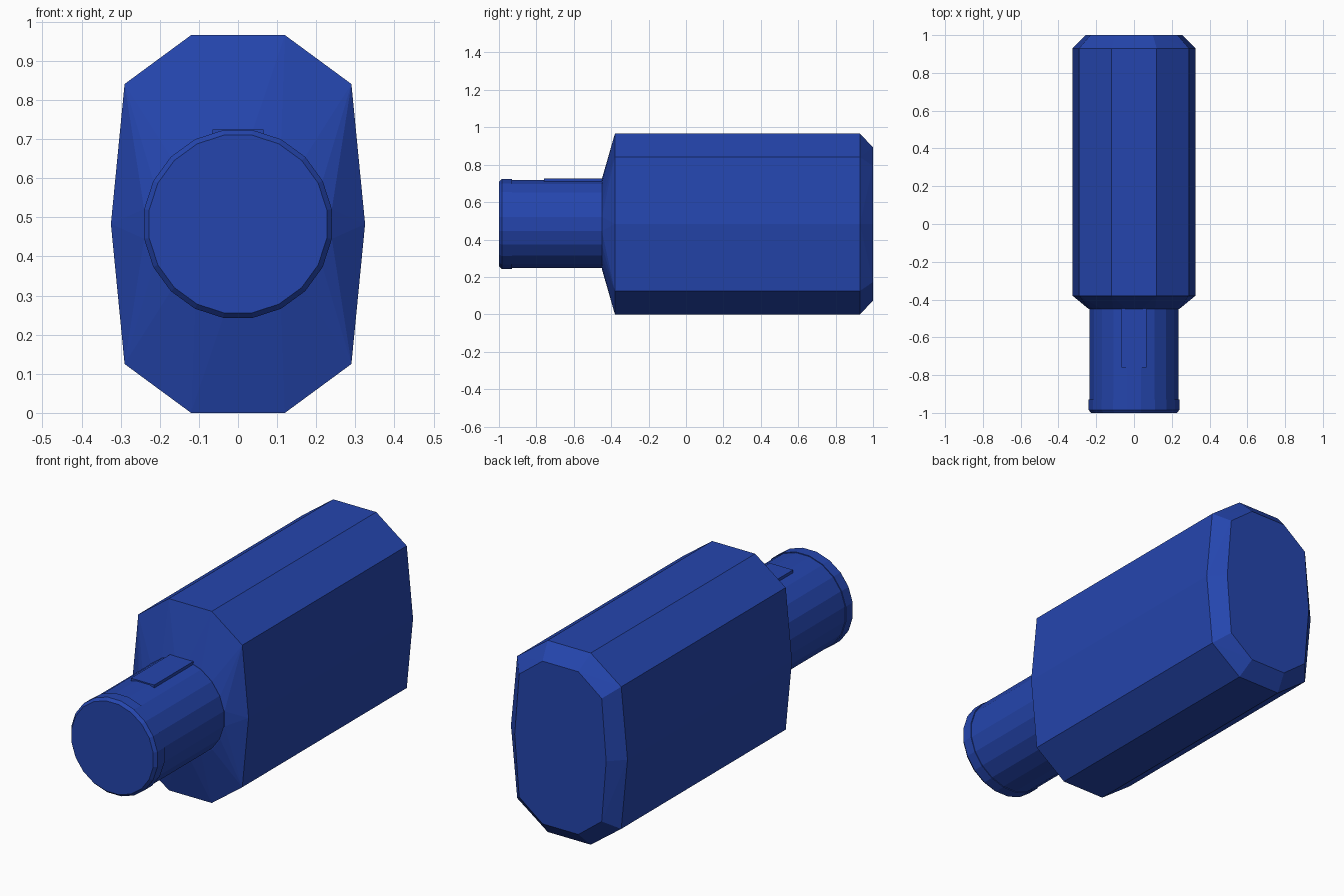
import bpy, bmesh, math

if "Cube" in bpy.data.objects:
    bpy.data.objects.remove(bpy.data.objects["Cube"])

CZ = 0.483  # height of the long axis

blue = bpy.data.materials.new("blue")
blue.diffuse_color = (0.018, 0.06, 0.42, 1)
blue.use_nodes = True
blue.node_tree.nodes["Principled BSDF"].inputs["Base Color"].default_value = blue.diffuse_color


def add_object(name, bm):
    bmesh.ops.recalc_face_normals(bm, faces=bm.faces)
    mesh = bpy.data.meshes.new(name)
    bm.to_mesh(mesh)
    bm.free()
    mesh.materials.append(blue)
    obj = bpy.data.objects.new(name, mesh)
    bpy.context.collection.objects.link(obj)
    return obj


def circle(radius, sides=20):
    # flat facet at the top
    angles = [2 * math.pi * (i + 0.5) / sides for i in range(sides)]
    return [(radius * math.sin(a), radius * math.cos(a)) for a in angles]


def octagon(half_profile):
    # mirror a quarter outline in x and z
    return [(sx * x, sz * z) for x, z in half_profile for sx in (1, -1) for sz in (1, -1)]


def hull(name, rings):
    # convex solid through rings given as (y, outline)
    bm = bmesh.new()
    for y, outline in rings:
        for x, z in outline:
            bm.verts.new((x, y, CZ + z))
    bmesh.ops.remove_doubles(bm, verts=bm.verts, dist=1e-5)
    bmesh.ops.convex_hull(bm, input=bm.verts)
    bmesh.ops.dissolve_limit(bm, angle_limit=math.radians(1), verts=bm.verts, edges=bm.edges)
    return add_object(name, bm)


# Tall ten-sided grip with chamfered back and a taper towards the shaft
outer = octagon([(0.12, 0.483), (0.29, 0.358), (0.325, 0)])
back = octagon([(0.10, 0.41), (0.23, 0.31), (0.255, 0)])
hull("handle_body", [(-0.45, circle(0.243)), (-0.38, outer), (0.93, outer), (1.0, back)])

# Round shaft and its chamfered end collar
hull("shaft", [(-0.95, circle(0.239)), (-0.44, circle(0.239))])
hull("end_collar", [(-1.0, circle(0.230)), (-0.985, circle(0.243)), (-0.93, circle(0.243))])

# Thin key strip on top of the shaft
strip = [(x, z) for x in (-0.065, 0.065) for z in (0.20, 0.242)]
hull("key_strip", [(-0.76, strip), (-0.44, strip)])
